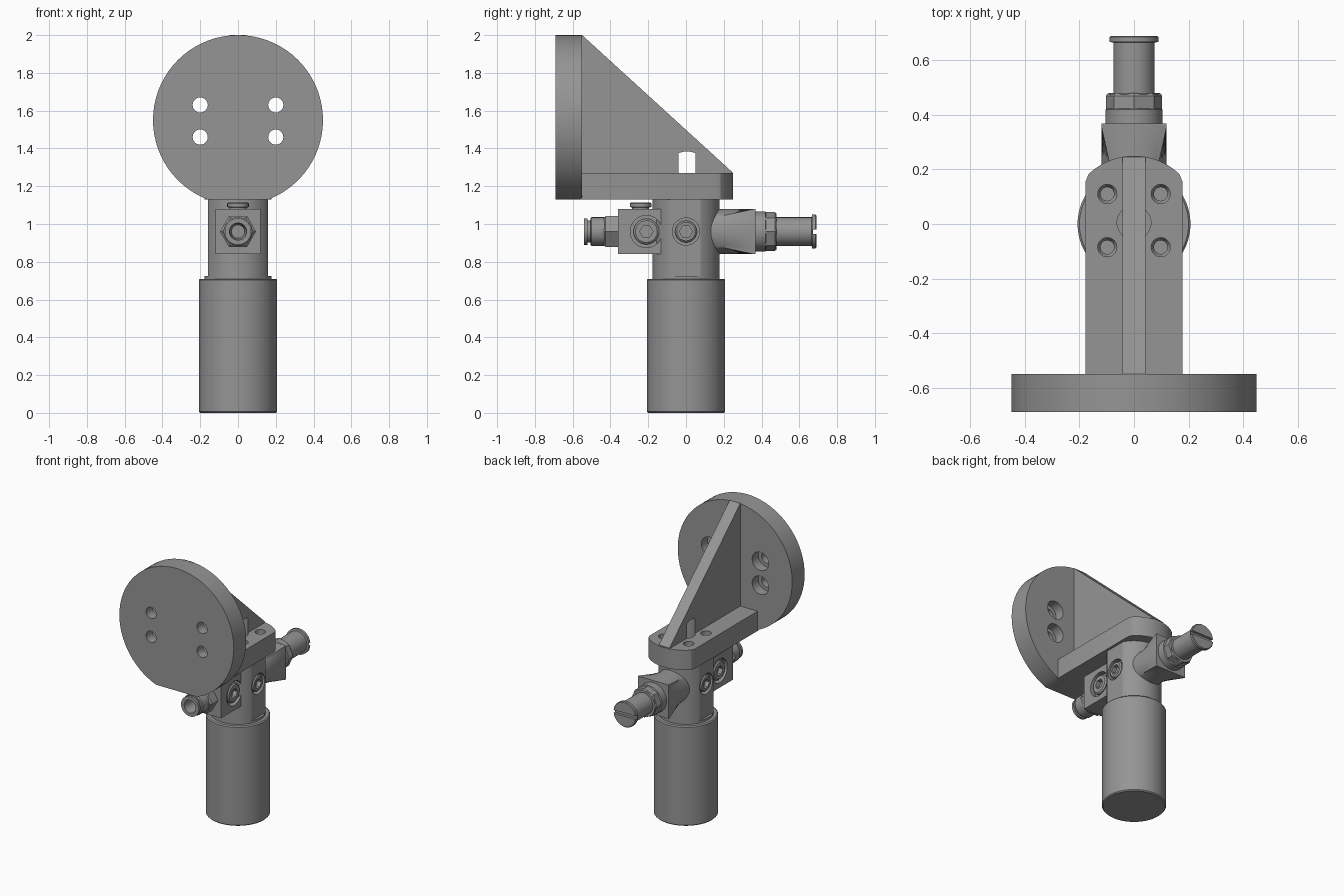
import bpy, bmesh, math
from mathutils import Vector

if "Cube" in bpy.data.objects:
    bpy.data.objects.remove(bpy.data.objects["Cube"], do_unlink=True)

GREY = (0.3, 0.3, 0.3, 1)
mat = bpy.data.materials.new("machined grey")
mat.use_nodes = True
mat.diffuse_color = GREY
mat.node_tree.nodes["Principled BSDF"].inputs["Base Color"].default_value = GREY

X, Y, Z = Vector((1, 0, 0)), Vector((0, 1, 0)), Vector((0, 0, 1))
AXIS_Z = 0.96      # height of the horizontal valve axis


def loft(name, rings):
    """Closed solid skinned through rings of equal point count."""
    bm = bmesh.new()
    loops = [[bm.verts.new(p) for p in ring] for ring in rings]
    n = len(loops[0])
    for a, b in zip(loops, loops[1:]):
        for i in range(n):
            j = (i + 1) % n
            bm.faces.new((a[i], a[j], b[j], b[i]))
    bm.faces.new(loops[0][::-1])
    bm.faces.new(loops[-1])
    bmesh.ops.recalc_face_normals(bm, faces=bm.faces)
    mesh = bpy.data.meshes.new(name)
    bm.to_mesh(mesh)
    bm.free()
    mesh.materials.append(mat)
    ob = bpy.data.objects.new(name, mesh)
    bpy.context.collection.objects.link(ob)
    return ob


def turned(name, profile, origin=(0, 0, 0), axis=Z, n=48):
    """Turned solid from (radius, distance along axis) pairs."""
    q = axis.to_track_quat('Z', 'Y')
    return loft(name, [[Vector(origin) + q @ Vector((r * math.cos(t), r * math.sin(t), h))
                        for t in (math.tau * i / n for i in range(n))] for r, h in profile])


def prism(name, pts, axis, a, b):
    place = {'X': lambda u, v, w: (w, u, v), 'Z': lambda u, v, w: (u, v, w)}[axis]
    return loft(name, [[place(u, v, w) for u, v in pts] for w in (a, b)])


def box(name, x, y, z):
    rect = [(x[0], y[0]), (x[1], y[0]), (x[1], y[1]), (x[0], y[1])]
    return prism(name, rect, 'Z', *z)


def cut(target, *cutters):
    for c in cutters:
        c.hide_render = True
        mod = target.modifiers.new("cut", 'BOOLEAN')
        mod.operation, mod.solver, mod.object = 'DIFFERENCE', 'EXACT', c
        with bpy.context.temp_override(object=target, active_object=target):
            bpy.ops.object.modifier_apply(modifier=mod.name)
        bpy.data.objects.remove(c, do_unlink=True)


# Round mounting plate with flat bottom edge and counterbored holes
plate = turned("mounting_plate", [(0.45, -0.69), (0.45, -0.55)], (0, 0, 1.55), Y, 72)
cut(plate, box("plate_trim", (-1, 1), (-1, 0), (1, 1.13)))
for x in (-0.2, 0.2):
    for z in (1.46, 1.63):
        cut(plate, turned("plate_hole", [(0.04, -0.8), (0.04, -0.62), (0.065, -0.62),
                                         (0.065, -0.5)], (x, 0, z), Y, 32))

# Bracket foot with a rounded rear end
arc = [(0.24 * math.cos(math.radians(t)), 0.01 + 0.24 * math.sin(math.radians(t)))
       for t in range(46, 135, 4)]
foot = prism("bracket_foot", [(-0.178, -0.56), (0.178, -0.56), (0.178, 0.155)] + arc
             + [(-0.178, 0.155)], 'Z', 1.13, 1.27)
for x in (-0.098, 0.098):
    for y in (-0.085, 0.11):
        cut(foot, turned("foot_hole", [(0.025, 1.1), (0.025, 1.22), (0.035, 1.24),
                                       (0.035, 1.3)], (x, y, 0), Z, 24))

# Triangular rib with access pocket for the centre screw
rib = prism("bracket_rib", [(-0.56, 1.265), (0.245, 1.265), (0.245, 1.275), (-0.55, 2.0),
                            (-0.56, 2.0)], 'X', -0.042, 0.042)
for part in (rib, foot):
    cut(part, turned("screw_pocket", [(0.062, 1.2), (0.062, 1.375), (0.03, 1.39)], (0, 0.005, 0)))

# Lower cylinder
turned("lower_cylinder", [(0.2, 0), (0.207, 0.007), (0.207, 0.703), (0.2, 0.71)], n=64)

# Neck with side flats
neck = turned("neck", [(0.178, 0.7), (0.178, 1.13)], n=64)
for s in (-1, 1):
    cut(neck, box("neck_flat", sorted((s * 0.16, s * 0.4)), (-0.4, 0.4), (0.725, 1.2)))

# Valve block at the front
block = box("front_block", (-0.118, 0.118), (-0.36, -0.08), (0.84, 1.08))

# Side plugs with hex sockets, sunk in round recesses
for s, side in ((1, "left"), (-1, "right")):
    for host, label, y, face, r in ((block, "front", -0.21, 0.118, 0.085),
                                    (neck, "centre", 0, 0.16, 0.072)):
        at, axis = (0, y, AXIS_Z), X * s
        cut(host, turned("plug_recess", [(r, face - 0.035), (r, face + 0.1)], at, axis))
        plug = turned(f"{label}_plug_{side}", [(r * 0.8, face - 0.05), (r * 0.8, face - 0.008),
                                               (r * 0.68, face)], at, axis)
        cut(plug, turned("socket", [(0.035, face - 0.03), (0.035, face + 0.1)], at, axis, 6))

# Rear block blending from a round root to a square end
def section(y, blend, half=0.12, n=64):
    ring = []
    for i in range(n):
        t = math.tau * i / n
        c, s = math.cos(t), math.sin(t)
        r = half * (1 - blend + blend / max(abs(c), abs(s)))
        ring.append((r * c, y, AXIS_Z + r * s))
    return ring

loft("rear_block", [section(0.05, 0), section(0.2, 0), section(0.36, 1), section(0.368, 1)])

# Adjusting spindle: collar, stem and slotted head
rear = (0, 0, AXIS_Z)
collar = turned("spindle_collar", [(0.105, 0.36), (0.105, 0.42), (0.092, 0.425), (0.092, 0.48)],
                rear, Y)
turned("spindle_sleeve", [(0.103, 0.42), (0.103, 0.47), (0.095, 0.48)], rear, Y, 8)
head = turned("spindle_head", [(0.076, 0.47), (0.076, 0.665), (0.09, 0.668), (0.09, 0.685),
                               (0.085, 0.69)], rear, Y)
cut(head, box("head_slot", (-0.2, 0.2), (0.672, 0.8), (AXIS_Z - 0.012, AXIS_Z + 0.012)))

# Hose fitting: hex nut and hollow nozzle
turned("fitting_nut", [(0.095, 0.35), (0.095, 0.425), (0.082, 0.435)], rear, -Y, 6)
nozzle = turned("fitting_nozzle", [(0.076, 0.42), (0.076, 0.5), (0.07, 0.506), (0.058, 0.506),
                                   (0.058, 0.522), (0.07, 0.522), (0.07, 0.54)], rear, -Y)
cut(nozzle, turned("nozzle_bore", [(0.03, 0.4), (0.04, 0.47), (0.05, 0.6)], rear, -Y))

# Cap screw on top of the valve block
cap = turned("top_cap", [(0.045, 1.07), (0.045, 1.087), (0.057, 1.09), (0.057, 1.108),
                         (0.05, 1.115)], (0, -0.24, 0))
cut(cap, turned("cap_socket", [(0.028, 1.095), (0.028, 1.2)], (0, -0.24, 0), Z, 6))

# Smooth rounds, crisp edges
for ob in bpy.context.scene.objects:
    ob.select_set(ob.type == 'MESH')
bpy.context.view_layer.objects.active = plate
bpy.ops.object.shade_smooth_by_angle(angle=math.radians(25))
